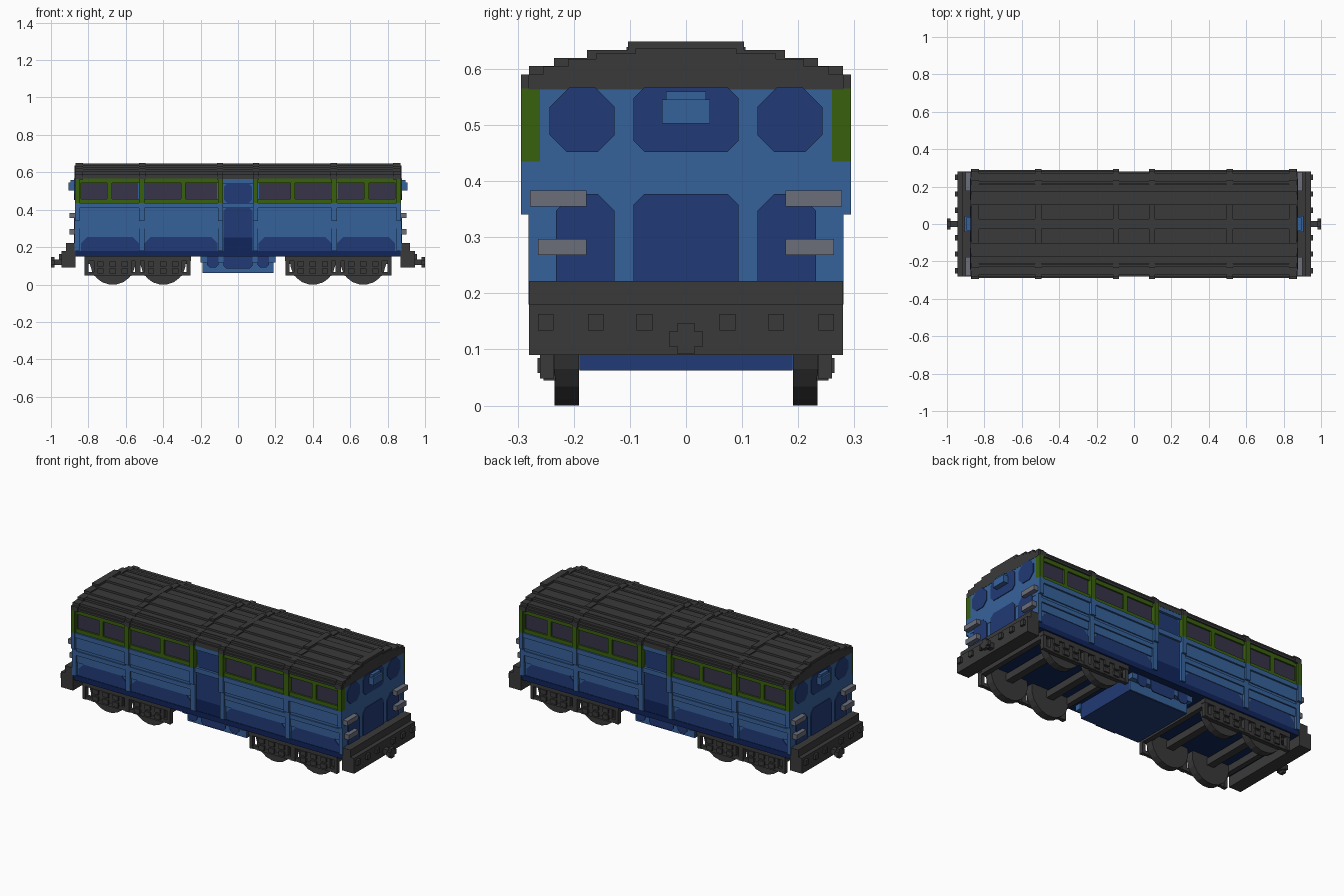
import bpy, bmesh, math
from mathutils import Matrix

if "Cube" in bpy.data.objects:
    bpy.data.objects.remove(bpy.data.objects["Cube"], do_unlink=True)


def material(name, rgb):
    m = bpy.data.materials.new(name)
    m.use_nodes = True
    m.diffuse_color = (*rgb, 1)
    m.node_tree.nodes["Principled BSDF"].inputs["Base Color"].default_value = (*rgb, 1)
    return m


BLUE = material("light blue", (0.037, 0.122, 0.328))
DARK = material("dark blue", (0.0152, 0.042, 0.181))
NAVY = material("navy", (0.005, 0.018, 0.105))
GREEN = material("green", (0.040, 0.117, 0.0045))
GLASS = material("window grey", (0.038, 0.034, 0.065))
BLACK = material("charcoal", (0.042, 0.042, 0.042))
GREY = material("handrail grey", (0.147, 0.156, 0.195))


def finish(bm, name, mat):
    bmesh.ops.recalc_face_normals(bm, faces=bm.faces)
    me = bpy.data.meshes.new(name)
    bm.to_mesh(me)
    bm.free()
    me.materials.append(mat)
    ob = bpy.data.objects.new(name, me)
    bpy.context.collection.objects.link(ob)
    return ob


def signs(mirror):
    return [(sx, sy) for sx in ((1, -1) if "x" in mirror else (1,))
            for sy in ((1, -1) if "y" in mirror else (1,))]


def boxes(name, mat, items, mirror=""):
    """Boxes given as (x0, x1, y0, y1, z0, z1), repeated across the mirror axes."""
    bm = bmesh.new()
    for x0, x1, y0, y1, z0, z1 in items:
        for sx, sy in signs(mirror):
            loc = Matrix.Translation((sx * (x0 + x1) / 2, sy * (y0 + y1) / 2, (z0 + z1) / 2))
            bmesh.ops.create_cube(bm, size=1, matrix=loc @ Matrix.Diagonal((x1 - x0, y1 - y0, z1 - z0, 1)))
    return finish(bm, name, mat)


def prism(bm, pts, axis, a, b):
    """Extrude a (horizontal, z) outline along x or y."""
    place = (lambda u, z, d: (d, u, z)) if axis == "x" else (lambda u, z, d: (u, d, z))
    f = bm.faces.new([bm.verts.new(place(u, z, a)) for u, z in pts])
    ext = bmesh.ops.extrude_face_region(bm, geom=[f])["geom"]
    move = (b - a, 0, 0) if axis == "x" else (0, b - a, 0)
    bmesh.ops.translate(bm, verts=[v for v in ext if isinstance(v, bmesh.types.BMVert)], vec=move)


def plates(name, mat, items, axis, d0, d1):
    """Cut-corner plates (u0, u1, z0, z1, top cut, bottom cut) on both opposite walls."""
    bm = bmesh.new()
    for u0, u1, z0, z1, t, c in items:
        pts = [(u0 + c, z0), (u1 - c, z0)]
        pts += [(u1, z0 + c), (u1, z1 - t)] if c else [(u1, z1 - t)]
        pts += [(u1 - t, z1), (u0 + t, z1), (u0, z1 - t)] if t else [(u0, z1)]
        pts += [(u0, z0 + c)] if c else []
        for s in (1, -1):
            prism(bm, pts, axis, s * d0, s * d1)
    return finish(bm, name, mat)


# Floor and body shell
boxes("floor_sill", NAVY, [(-0.873, 0.873, -0.272, 0.272, 0.15, 0.18)])
boxes("lower_body", BLUE, [(-0.87, 0.87, -0.265, 0.265, 0.178, 0.57)])
boxes("end_upper_wall", BLUE, [(0.85, 0.872, -0.279, 0.279, 0.34, 0.57)], "x")

# Stepped side planking, left open at the doors
boxes("side_planks", BLUE, [(0.08, 0.87, 0.26, y, z0, z1) for y, z0, z1 in (
    (0.272, 0.255, 0.30), (0.28, 0.30, 0.325), (0.274, 0.325, 0.34),
    (0.28, 0.34, 0.408), (0.29, 0.408, 0.435))], "xy")
boxes("door_crossbar", BLUE, [(-0.08, 0.08, 0.26, 0.28, 0.408, 0.435),
                              (-0.08, 0.08, 0.26, 0.28, 0.54, 0.567)], "y")

# Vertical ribs on the sides: blue below, green above
RIBS = [(0.08, 0.108), (0.50, 0.53), (0.848, 0.872)]
boxes("lower_ribs", BLUE, [(a, b, 0.26, y, z0, z1) for a, b in RIBS
                           for y, z0, z1 in ((0.281, 0.18, 0.34), (0.294, 0.34, 0.435))], "xy")
boxes("upper_ribs", GREEN, [(a, b, 0.26, 0.294, 0.435, 0.565) for a, b in RIBS], "xy")

# Window band
WINDOWS = [(0.112, 0.28), (0.305, 0.498), (0.535, 0.675), (0.70, 0.84)]
boxes("window_rails", GREEN, [(0.08, 0.87, 0.26, 0.281, 0.435, 0.457),
                              (0.08, 0.87, 0.26, 0.281, 0.543, 0.567)], "xy")
boxes("window_posts", GREEN, [(0.28, 0.305, 0.26, 0.281, 0.45, 0.55),
                              (0.675, 0.70, 0.26, 0.281, 0.45, 0.55),
                              (0.84, 0.85, 0.26, 0.281, 0.45, 0.55)], "xy")
boxes("window_glass", GLASS, [(a, b, 0.26, 0.272, 0.455, 0.545) for a, b in WINDOWS], "xy")

# Doors and the dark arches along the bottom of the sides
plates("door_panels", DARK, [(-0.075, 0.075, 0.437, 0.537, 0.015, 0.015),
                             (-0.078, 0.078, 0.25, 0.408, 0.015, 0)], "y", 0.262, 0.269)
plates("door_lower_panels", NAVY, [(-0.078, 0.078, 0.18, 0.25, 0, 0)], "y", 0.262, 0.269)
bays = [(0.11, 0.50), (0.53, 0.84)]
bays += [(-b, -a) for a, b in bays]
plates("lower_side_arches", DARK, [(a, b, 0.18, 0.255, 0.035, 0) for a, b in bays], "y", 0.262, 0.269)

# End wall painted panels
plates("end_upper_panels", DARK, [(-0.243, -0.127, 0.452, 0.567, 0.035, 0.03),
                                  (-0.094, 0.094, 0.452, 0.567, 0.02, 0.02),
                                  (0.127, 0.243, 0.452, 0.567, 0.035, 0.03)], "x", 0.869, 0.876)
plates("end_lower_panels", DARK, [(-0.232, -0.127, 0.222, 0.377, 0.03, 0),
                                  (-0.094, 0.094, 0.222, 0.377, 0.02, 0),
                                  (0.127, 0.232, 0.222, 0.377, 0.03, 0)], "x", 0.869, 0.876)
boxes("end_lamp_box", BLUE, [(0.86, 0.905, -0.043, 0.043, 0.503, 0.545),
                             (0.86, 0.895, -0.036, 0.036, 0.545, 0.56)], "x")
boxes("end_lower_corner_posts", BLUE, [(0.85, 0.873, 0.262, 0.28, 0.18, 0.34)], "xy")
boxes("handrails", GREY, [(0.86, 0.90, 0.177, 0.278, 0.355, 0.383),
                          (0.86, 0.90, 0.177, 0.264, 0.268, 0.297)], "xy")


# Stepped arched roof with raised hoops and a ridge
def roof_outline(steps, base):
    half = [(steps[0][0], base)]
    for i, (y, z) in enumerate(steps):
        half.append((y, z))
        if i + 1 < len(steps):
            half.append((steps[i + 1][0], z))
    return half + [(-y, z) for y, z in reversed(half)]


bm = bmesh.new()
prism(bm, roof_outline([(0.281, 0.590), (0.255, 0.604), (0.21, 0.618), (0.16, 0.627), (0.09, 0.636)], 0.563),
      "x", -0.873, 0.873)
finish(bm, "roof", BLACK)
bm = bmesh.new()
hoop = roof_outline([(0.294, 0.590), (0.28, 0.605), (0.235, 0.619), (0.176, 0.634), (0.103, 0.649)], 0.561)
for a, b in [(0.08, 0.112), (0.495, 0.53), (0.83, 0.87)]:
    for s in (1, -1):
        prism(bm, hoop, "x", s * a, s * b)
finish(bm, "roof_hoops", BLACK)
boxes("roof_ridge", BLACK, [(-0.85, 0.85, -0.028, 0.028, 0.62, 0.648)])
boxes("roof_slats", BLACK, [(-0.85, 0.85, y - 0.008, y + 0.008, z - 0.02, z + 0.007)
                            for y, z in ((0.098, 0.632), (0.168, 0.622), (0.222, 0.610), (0.262, 0.597))], "y")
boxes("gutter", BLACK, [(0.08, 0.87, 0.27, 0.289, 0.566, 0.578)], "xy")

# Buffer beams, studs and couplings
boxes("buffer_beam", BLACK, [(0.868, 0.92, -0.28, 0.28, 0.09, 0.222),
                             (0.90, 0.945, -0.28, 0.28, 0.09, 0.18)], "x")
boxes("beam_studs", BLACK, [(0.94, 0.958, y - 0.014, y + 0.014, 0.134, 0.163)
                            for y in (0.074, 0.161, 0.25)], "xy")
boxes("coupling", BLACK, [(0.94, 0.985, -0.015, 0.015, 0.105, 0.135),
                          (0.98, 1.0, -0.03, 0.03, 0.105, 0.132),
                          (0.98, 1.0, -0.015, 0.015, 0.092, 0.147)], "x")

# Bogies: side frames, axle boxes, wheels and axles
AXLES = (0.40, 0.67)
frame = [(0.252, 0.822, 0.235, 0.262, 0.125, 0.152), (0.255, 0.82, 0.237, 0.256, 0.048, 0.068),
         (0.255, 0.275, 0.235, 0.26, 0.048, 0.15), (0.80, 0.82, 0.235, 0.26, 0.048, 0.15),
         (0.52, 0.55, 0.235, 0.26, 0.048, 0.15)]
boxes("bogie_frames", BLACK, frame, "xy")
boxes("axle_boxes", BLACK, [(x - 0.10, x + 0.10, 0.233, 0.254, 0.045, 0.15) for x in AXLES]
      + [(x + d - 0.017, x + d + 0.017, 0.25, 0.265, z, z + 0.027)
         for x in AXLES for d in (-0.065, 0, 0.065) for z in (0.058, 0.097)], "xy")
bm = bmesh.new()
for sx, sy in signs("xy"):
    for x in AXLES:
        m = Matrix.Translation((sx * x, sy * 0.2125, 0.12)) @ Matrix.Rotation(math.pi / 2, 4, "X")
        m = m @ Matrix.Rotation(math.pi / 20, 4, "Z")
        r = 0.12 / math.cos(math.pi / 20)
        bmesh.ops.create_cone(bm, cap_ends=True, segments=20, radius1=r, radius2=r, depth=0.043, matrix=m)
finish(bm, "wheels", BLACK)
boxes("axles", BLACK, [(x - 0.022, x + 0.022, -0.2, 0.2, 0.1, 0.14) for x in AXLES]
      + [(0.255, 0.285, -0.236, 0.236, 0.11, 0.15), (0.79, 0.82, -0.236, 0.236, 0.11, 0.15)], "x")

# Equipment box under the floor
boxes("underfloor_box", DARK, [(-0.19, 0.19, -0.19, 0.19, 0.062, 0.152)])
boxes("underfloor_box_sides", BLUE, [(-0.19, 0.19, 0.185, 0.195, 0.064, 0.152),
                                     (-0.2, 0.2, 0.19, 0.225, 0.118, 0.152)], "y")
plates("underfloor_box_panels", DARK, [(-0.165, -0.105, 0.09, 0.15, 0, 0.015),
                                       (-0.078, 0.078, 0.085, 0.15, 0, 0.015),
                                       (0.105, 0.165, 0.09, 0.15, 0, 0.015)], "y", 0.222, 0.228)
